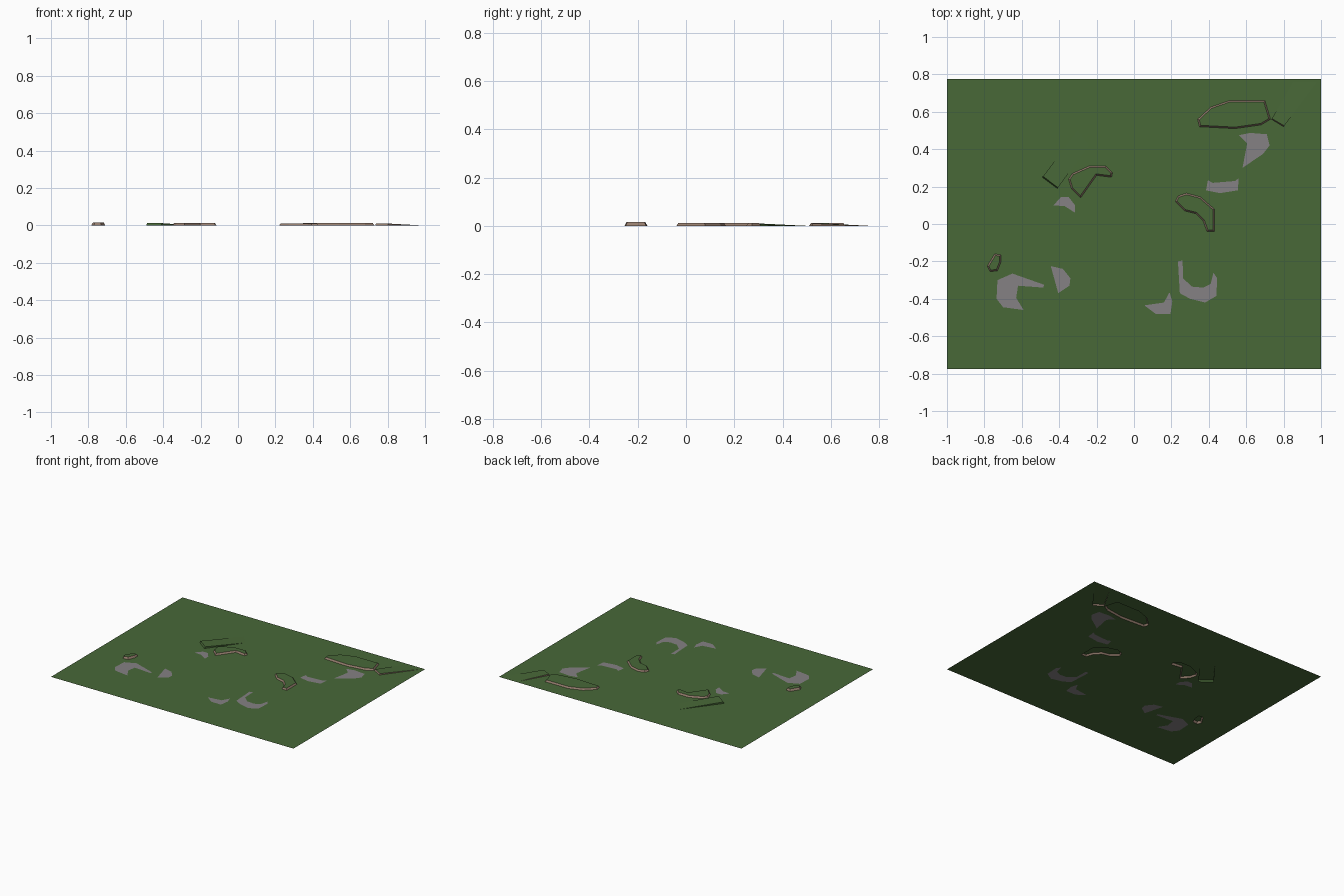
import bpy, bmesh
from mathutils import Vector
from mathutils.geometry import tessellate_polygon

if "Cube" in bpy.data.objects:
    bpy.data.objects.remove(bpy.data.objects["Cube"])


def material(name, rgb):
    m = bpy.data.materials.new(name)
    m.diffuse_color = (*rgb, 1)
    m.use_nodes = True
    m.node_tree.nodes["Principled BSDF"].inputs["Base Color"].default_value = m.diffuse_color
    return m


GRASS = material("grass", (0.065, 0.138, 0.039))
EARTH = material("earth", (0.30, 0.205, 0.155))
STONE = material("stone", (0.235, 0.22, 0.23))


def add_object(name, bm, mats):
    me = bpy.data.meshes.new(name)
    bm.to_mesh(me)
    bm.free()
    for m in mats:
        me.materials.append(m)
    ob = bpy.data.objects.new(name, me)
    bpy.context.collection.objects.link(ob)
    return ob


def flat_face(bm, outline):
    f = bm.faces.new([bm.verts.new((x, y, 0)) for x, y in outline])
    f.normal_update()
    if f.normal.z < 0:
        f.normal_flip()
    return f


# outlines of the raised banks: (height, points)
banks = {
    "north_bank": (0.012, [(.34, .56), (.41, .625), (.51, .66), (.70, .66),
                           (.73, .56), (.68, .53), (.54, .51), (.35, .52)]),
    "west_bank": (0.012, [(-.35, .24), (-.33, .27), (-.24, .31), (-.15, .31),
                          (-.115, .275), (-.12, .25), (-.20, .26),
                          (-.285, .14), (-.335, .19)]),
    "east_bank": (0.011, [(.22, .12), (.235, .15), (.28, .165), (.355, .145),
                          (.43, .08), (.43, -.04), (.39, -.04), (.37, .015),
                          (.33, .055), (.27, .07)]),
    "small_bank": (0.015, [(-.785, -.225), (-.745, -.16), (-.71, -.165),
                           (-.71, -.2), (-.73, -.25), (-.77, -.255)]),
}

# ramps: high left, high right, low right, low left; height; cliff material
ramps = {
    "north_ramp": ([(.735, .56), (.80, .52), (.98, .76), (.85, .76)], 0.010, EARTH),
    "west_ramp": ([(-.49, .25), (-.41, .19), (-.24, .42), (-.30, .50)], 0.012, GRASS),
}

# flat stone patches set into the ground
patches = [
    [(.56, .475), (.62, .487), (.71, .48), (.725, .42), (.69, .375), (.58, .30), (.605, .43)],
    [(.395, .235), (.42, .22), (.54, .23), (.56, .245), (.555, .18), (.46, .165), (.385, .18)],
    [(-.43, .10), (-.39, .145), (-.35, .145), (-.315, .10), (-.315, .06), (-.37, .095)],
    [(-.73, -.30), (-.65, -.265), (-.48, -.325), (-.485, -.34), (-.62, -.33),
     (-.63, -.395), (-.59, -.46), (-.70, -.445), (-.735, -.40)],
    [(-.445, -.225), (-.38, -.24), (-.34, -.29), (-.345, -.33), (-.405, -.37)],
    [(.235, -.20), (.26, -.195), (.262, -.29), (.31, -.335), (.37, -.34), (.41, -.32),
     (.425, -.26), (.445, -.29), (.44, -.385), (.38, -.42), (.30, -.40), (.245, -.37)],
    [(.055, -.435), (.16, -.42), (.19, -.365), (.205, -.415), (.195, -.48), (.115, -.48)],
]

# ground sheet with openings for patches, banks and ramps
loops = [[(-1, -.775), (1, -.775), (1, .775), (-1, .775)]]
loops += patches + [b[1] for b in banks.values()] + [r[0] for r in ramps.values()]
loops = [[Vector((x, y, 0)) for x, y in lp] for lp in loops]
bm = bmesh.new()
verts = [bm.verts.new(p) for lp in loops for p in lp]
for tri in tessellate_polygon(loops):
    f = bm.faces.new([verts[i] for i in tri])
    f.normal_update()
    if f.normal.z < 0:
        f.normal_flip()
add_object("ground", bm, [GRASS])

# stone patches
for i, outline in enumerate(patches):
    bm = bmesh.new()
    flat_face(bm, outline)
    add_object(f"stone_patch_{i + 1}", bm, [STONE])

# banks: grass top, slightly sloping earth sides
for name, (h, outline) in banks.items():
    bm = bmesh.new()
    top = flat_face(bm, outline)
    sides = bmesh.ops.inset_individual(bm, faces=[top], thickness=0.008,
                                       use_even_offset=True)["faces"]
    for v in top.verts:
        v.co.z = h
    for f in bm.faces:
        f.material_index = 0 if f == top else 1
    add_object(name, bm, [GRASS, EARTH])

# ramps: sloping top, end cliff and two wedge sides
for name, (quad, h, cliff) in ramps.items():
    bm = bmesh.new()
    a, b, c, d = [bm.verts.new((x, y, 0)) for x, y in quad]
    ta, tb = [bm.verts.new((x * .98 + q[0] * .02, y * .98 + q[1] * .02, h))
              for (x, y), q in zip(quad[:2], (quad[3], quad[2]))]
    bm.faces.new((ta, tb, c, d))
    for vs in ((a, b, tb, ta), (b, c, tb), (d, a, ta)):
        bm.faces.new(vs).material_index = 1
    add_object(name, bm, [GRASS, cliff])
